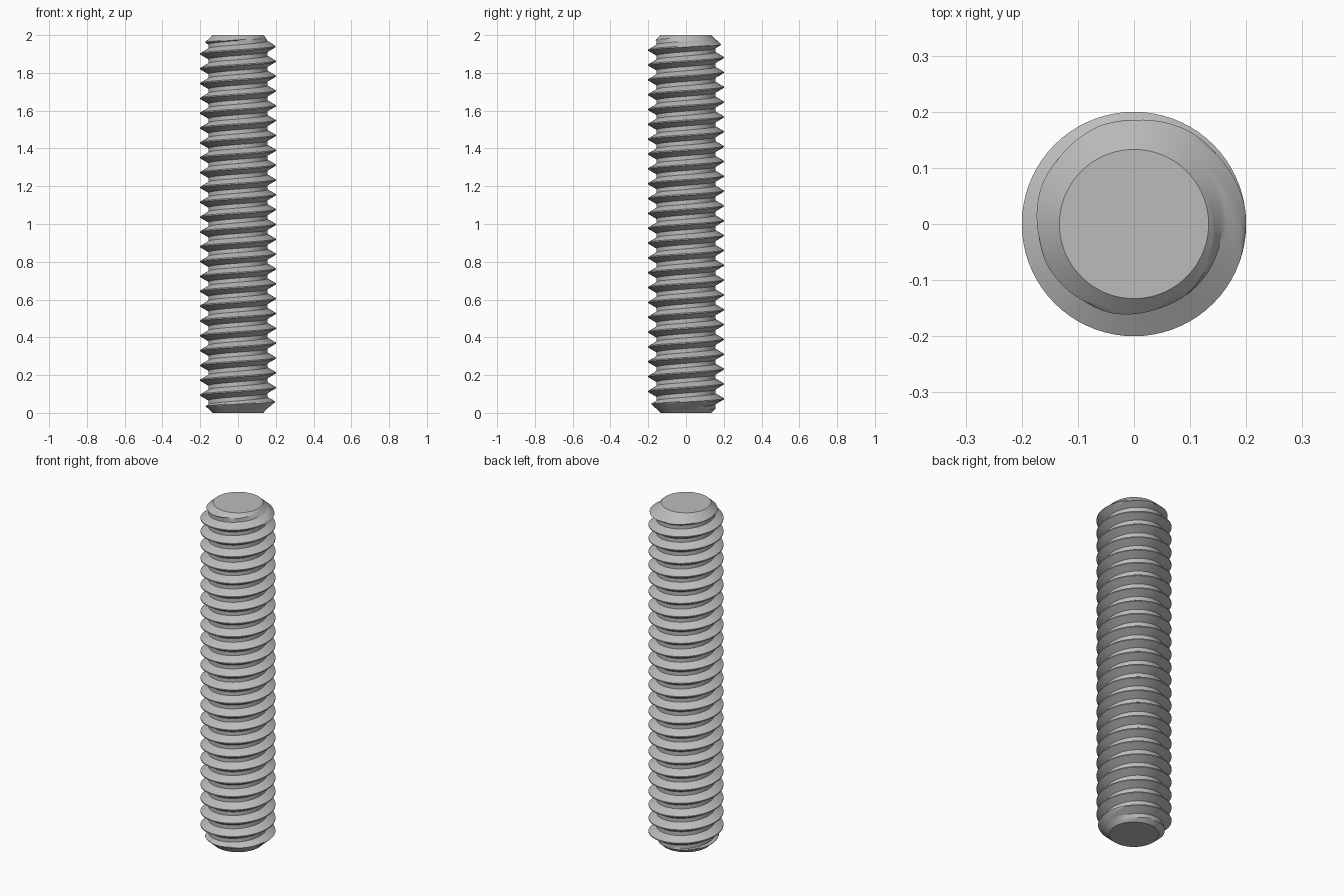
import bpy
import bmesh
from math import cos, sin, tau

cube = bpy.data.objects.get("Cube")
if cube:
    bpy.data.objects.remove(cube)

LENGTH = 2.0
CREST_R = 0.2
ROOT_R = 0.157
END_R = 0.133
CHAMFER = 1.1            # radius gained per unit of height at the ends
PITCH = 1.885 / 24
CREST_Z = 1.94           # height of a crest on the +x side
SIDES = 72
FLANK_STEPS = 6

# Thread profile over one pitch: flat crest, flank, flat root, flank
crest_half = 0.003
root_half = 0.011
flank = PITCH / 2 - crest_half - root_half
profile = []
for i in range(FLANK_STEPS + 1):
    t = i / FLANK_STEPS
    profile.append((crest_half + t * flank, CREST_R + t * (ROOT_R - CREST_R)))
profile += [(PITCH - z, r) for z, r in reversed(profile)]
ROWS = len(profile)

# Helical surface, trimmed by the end cones
bm = bmesh.new()
first = -int(CREST_Z / PITCH) - 4
last = 4
columns = []
for s in range(first * SIDES, last * SIDES):
    a = tau * (s % SIDES) / SIDES
    column = []
    for dz, r in profile:
        z = min(max(CREST_Z + PITCH * s / SIDES + dz, 0.0), LENGTH)
        r = min(r, END_R + CHAMFER * min(z, LENGTH - z))
        column.append(bm.verts.new((r * cos(a), r * sin(a), z)))
    columns.append(column)

for s in range(len(columns) - 1):
    here, there = columns[s], columns[s + 1]
    for j in range(ROWS - 1):
        bm.faces.new((here[j], there[j], there[j + 1], here[j + 1]))
    # Join each turn to the turn above it
    if s + SIDES + 1 < len(columns):
        up, up_next = columns[s + SIDES], columns[s + SIDES + 1]
        bm.faces.new((here[-1], there[-1], up_next[0], up[0]))

# Collapse the surplus turns onto the end rims, then cap them
bmesh.ops.remove_doubles(bm, verts=bm.verts, dist=0.00002)
bmesh.ops.delete(bm, geom=[e for e in bm.edges if not e.link_faces], context='EDGES')
for level in (0.0, LENGTH):
    flat = [f for f in bm.faces if all(abs(v.co.z - level) < 1e-5 for v in f.verts)]
    bmesh.ops.delete(bm, geom=flat, context='FACES')
    rim = [bm.verts.new((END_R * cos(tau * i / SIDES), END_R * sin(tau * i / SIDES), level))
           for i in range(SIDES)]
    bm.faces.new(rim)
bmesh.ops.remove_doubles(bm, verts=bm.verts, dist=0.00002)
bmesh.ops.recalc_face_normals(bm, faces=bm.faces)

mesh = bpy.data.meshes.new("threaded_rod")
bm.to_mesh(mesh)
bm.free()
rod = bpy.data.objects.new("threaded_rod", mesh)
bpy.context.collection.objects.link(rod)

# Plain steel colour
steel = bpy.data.materials.new("steel_grey")
steel.use_nodes = True
colour = (0.5, 0.5, 0.5, 1.0)
steel.diffuse_color = colour
steel.node_tree.nodes["Principled BSDF"].inputs["Base Color"].default_value = colour
mesh.materials.append(steel)

bpy.ops.object.select_all(action='DESELECT')
rod.select_set(True)
bpy.context.view_layer.objects.active = rod
bpy.ops.object.shade_smooth_by_angle(angle=0.52)
